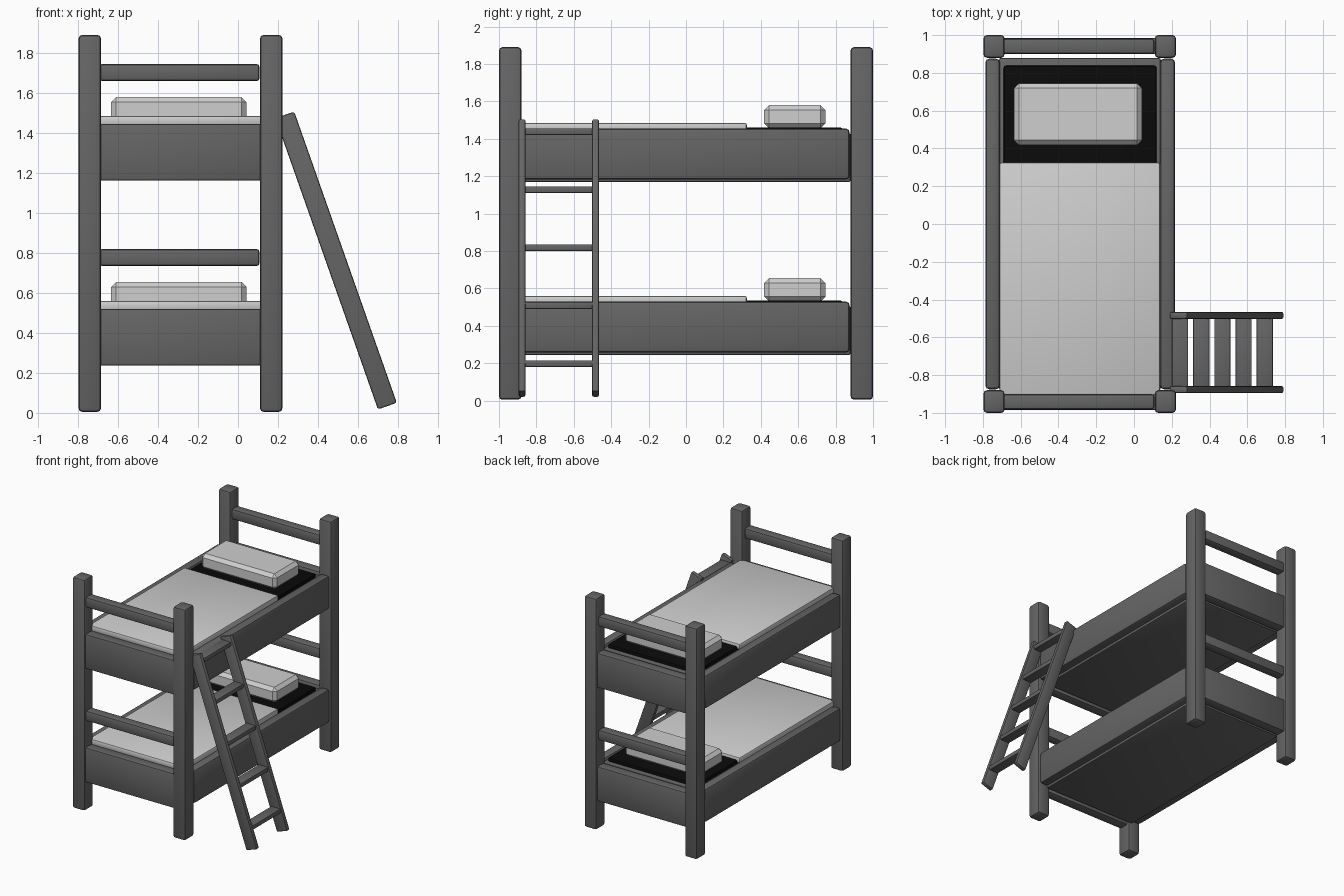
import bpy
from math import atan2, hypot

if "Cube" in bpy.data.objects:
    bpy.data.objects.remove(bpy.data.objects["Cube"], do_unlink=True)


def material(name, value):
    mat = bpy.data.materials.new(name)
    mat.use_nodes = True
    colour = (value, value, value, 1)
    mat.diffuse_color = colour
    mat.node_tree.nodes["Principled BSDF"].inputs["Base Color"].default_value = colour
    return mat


GREY = material("grey wood", 0.13)
LIGHT = material("light linen", 0.62)
BLACK = material("black mattress", 0.003)


def box(name, x, y, z, mat, bevel=0.012, segments=2, turn=0):
    """Bevelled box between the given (low, high) limits, turned about y."""
    spans = (x, y, z)
    bpy.ops.mesh.primitive_cube_add(size=1, location=[sum(s) / 2 for s in spans])
    ob = bpy.context.object
    ob.name = name
    ob.scale = [s[1] - s[0] for s in spans]
    bpy.ops.object.transform_apply(location=False, rotation=False, scale=True)
    ob.rotation_euler.y = turn
    ob.data.materials.append(mat)
    mod = ob.modifiers.new("Rounded edges", "BEVEL")
    mod.width = bevel
    mod.segments = segments
    bpy.ops.object.modifier_apply(modifier=mod.name)
    bpy.ops.object.shade_smooth_by_angle()
    return ob


def ends(low, high, side):
    return (low, high) if side > 0 else (-high, -low)


# Four corner posts
for side, x in (("right", (-0.797, -0.685)), ("left", (0.11, 0.222))):
    for face, s in (("front", -1), ("back", 1)):
        box(f"{face}_{side}_post", x, ends(0.88, 1.0, s), (0.005, 1.89), GREY, 0.018)

# Two identical bunks
for bunk, base in (("lower", 0.237), ("upper", 1.162)):
    for face, s in (("front", -1), ("back", 1)):
        box(f"{bunk}_{face}_end_board", (-0.695, 0.12), ends(0.9, 0.985, s),
            (base, base + 0.283), GREY)
        box(f"{bunk}_{face}_rail", (-0.695, 0.108), ends(0.9, 0.982, s),
            (base + 0.497, base + 0.583), GREY, 0.016)
    for side, x in (("right", (-0.787, -0.71)), ("left", (0.138, 0.217))):
        box(f"{bunk}_{side}_side_board", x, (-0.875, 0.875),
            (base + 0.02, base + 0.293), GREY, 0.02)
    box(f"{bunk}_base", (-0.715, 0.142), (-0.88, 0.88), (base + 0.006, base + 0.27), GREY)
    box(f"{bunk}_mattress", (-0.69, 0.12), (-0.85, 0.838), (base + 0.2, base + 0.298), BLACK)
    box(f"{bunk}_sheet", (-0.712, 0.137), (-0.905, 0.325), (base + 0.275, base + 0.322), LIGHT, 0.01)
    box(f"{bunk}_pillow", (-0.635, 0.043), (0.418, 0.745), (base + 0.293, base + 0.418), LIGHT, 0.026, 1)

# Leaning ladder
top, foot = (0.234, 1.49), (0.747, 0.034)
dx, dz = foot[0] - top[0], top[1] - foot[1]
cx, cz = (top[0] + foot[0]) / 2, (top[1] + foot[1]) / 2
half = hypot(dx, dz) / 2
for name, y in (("front", (-0.895, -0.858)), ("back", (-0.502, -0.465))):
    box(f"ladder_{name}_rail", (cx - 0.05, cx + 0.05), y, (cz - half, cz + half),
        GREY, 0.01, turn=-atan2(dx, dz))
for i in range(5):
    x, z = 0.692 - 0.112 * i, 0.198 + 0.31 * i
    box(f"ladder_rung_{i + 1}", (x - 0.043, x + 0.043), (-0.87, -0.49),
        (z - 0.018, z + 0.018), GREY, 0.006)
